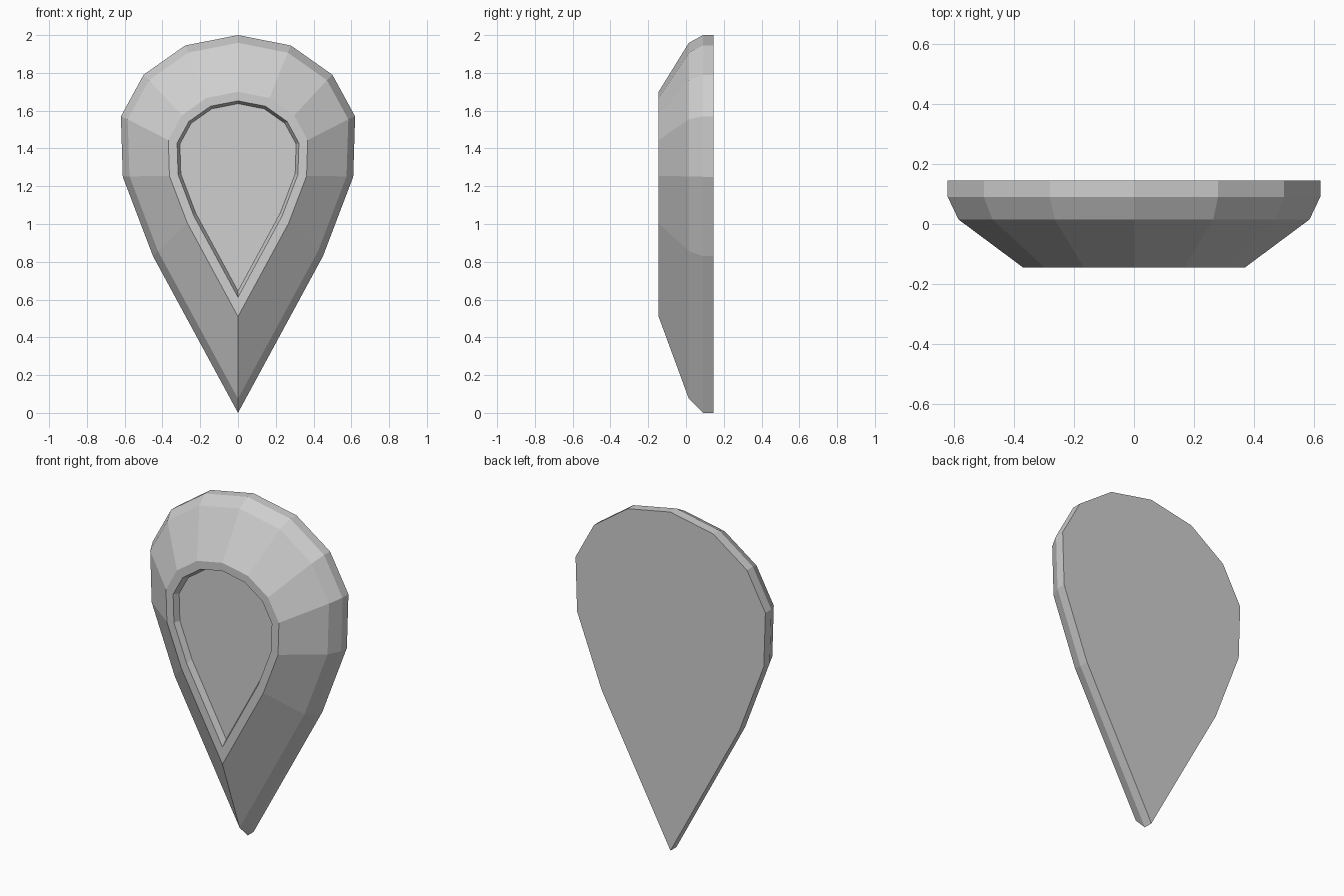
import bpy
import bmesh

cube = bpy.data.objects.get("Cube")
if cube:
    bpy.data.objects.remove(cube, do_unlink=True)

# Plain grey stone
grey = bpy.data.materials.new("plain_grey")
grey.use_nodes = True
colour = (0.62, 0.62, 0.62, 1)
grey.diffuse_color = colour
grey.node_tree.nodes["Principled BSDF"].inputs["Base Color"].default_value = colour

# Teardrop outline: top, left side going down, tip, then the mirrored side
side = [(0.28, 1.945), (0.5, 1.79), (0.62, 1.57), (0.61, 1.25), (0.45, 0.83)]
outline = [(0, 2)] + side + [(0, 0)] + [(-x, z) for x, z in reversed(side)]

# Rings from back to front and into the recess: scale, tip height, depth
rings = [
    (1, 0, 0.145),          # back edge
    (1, 0, 0.09),           # girdle
    (0.942, 0.075, 0.015),  # narrow bevel
    (0.595, 0.51, -0.145),  # wide facets
    (0.52, 0.612, -0.145),  # flat rim
    (0.496, 0.645, -0.11),  # recess floor
]


def build_gem(name):
    bm = bmesh.new()
    loops = [[bm.verts.new((x * s, y, z * s + tip)) for x, z in outline]
             for s, tip, y in rings]
    count = len(outline)
    for a, b in zip(loops, loops[1:]):
        for i in range(count):
            j = (i + 1) % count
            bm.faces.new((a[i], a[j], b[j], b[i]))
    bm.faces.new(loops[0])
    bm.faces.new(loops[-1])
    bmesh.ops.recalc_face_normals(bm, faces=bm.faces)
    mesh = bpy.data.meshes.new(name)
    bm.to_mesh(mesh)
    bm.free()
    mesh.materials.append(grey)
    obj = bpy.data.objects.new(name, mesh)
    bpy.context.collection.objects.link(obj)
    return obj


build_gem("teardrop_gem")
